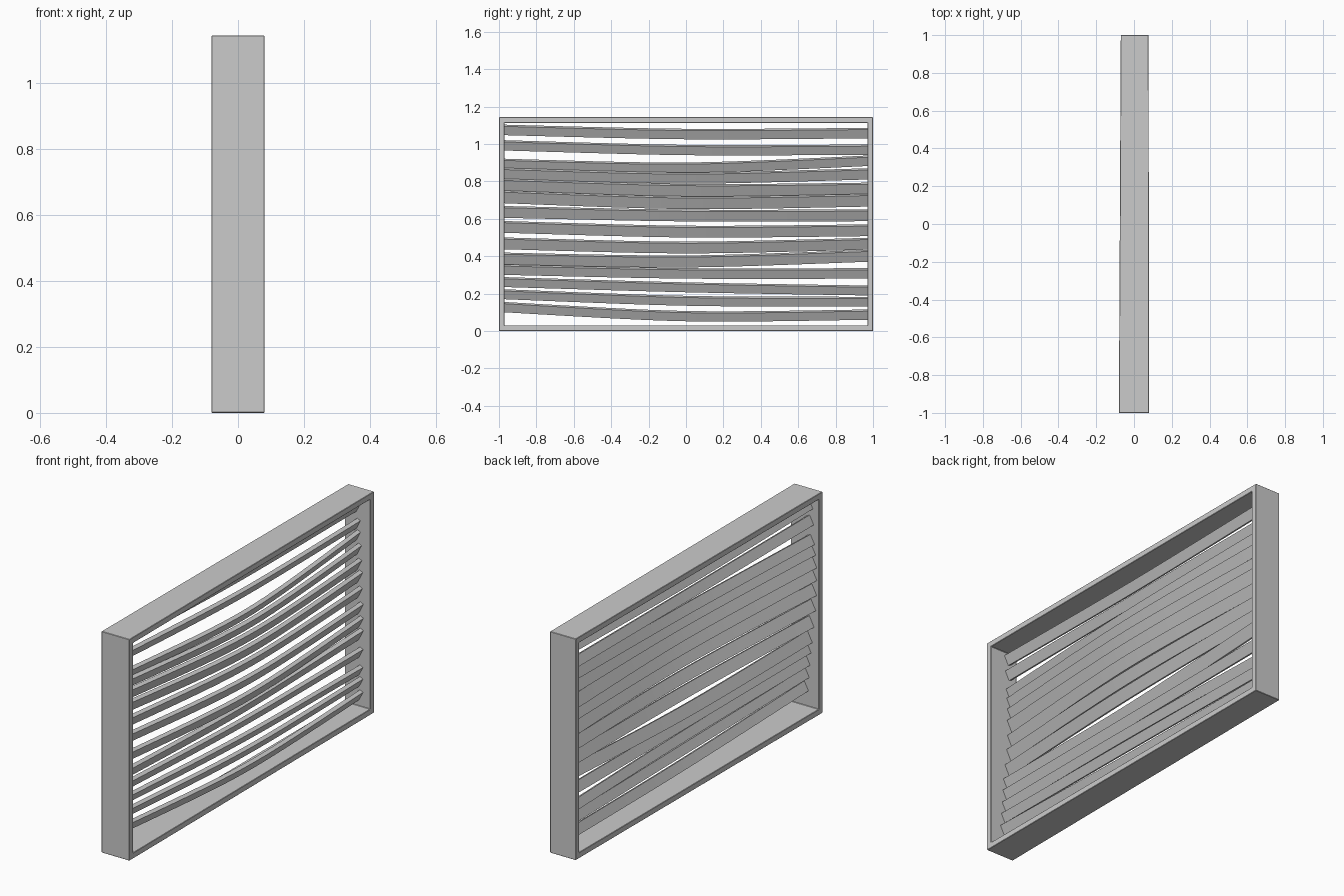
import bpy, bmesh, math

cube = bpy.data.objects.get("Cube")
if cube:
    bpy.data.objects.remove(cube, do_unlink=True)

grey = bpy.data.materials.new("light_grey")
grey.use_nodes = True
COLOUR = (0.6, 0.6, 0.6, 1)
grey.diffuse_color = COLOUR
grey.node_tree.nodes["Principled BSDF"].inputs["Base Color"].default_value = COLOUR


def finish(bm, name):
    bmesh.ops.recalc_face_normals(bm, faces=bm.faces)
    mesh = bpy.data.meshes.new(name)
    bm.to_mesh(mesh)
    bm.free()
    mesh.materials.append(grey)
    obj = bpy.data.objects.new(name, mesh)
    bpy.context.scene.collection.objects.link(obj)
    return obj


def loft(bm, rings, closed=False):
    """Join equal rings of points with quads, capping the ends if open."""
    rows = [[bm.verts.new(p) for p in ring] for ring in rings]
    pairs = list(zip(rows, rows[1:]))
    if closed:
        pairs.append((rows[-1], rows[0]))
    else:
        bm.faces.new(rows[0])
        bm.faces.new(rows[-1])
    for a, b in pairs:
        for i in range(len(a)):
            j = (i + 1) % len(a)
            bm.faces.new((a[i], a[j], b[j], b[i]))


# Rectangular frame, slightly shallower towards +y
HEIGHT, RIM, INNER = 1.143, 0.03, 0.97


def rectangle(edge, side):
    y, z0, z1 = 1 - edge, edge, HEIGHT - edge
    points = []
    for py, pz in ((-y, z0), (y, z0), (y, z1), (-y, z1)):
        px = 0.0785 - 0.0015 * py if side > 0 else -0.075 + 0.005 * py
        points.append((px, py, pz))
    return points


bm = bmesh.new()
loft(bm, [rectangle(0, -1), rectangle(0, 1), rectangle(RIM, 1), rectangle(RIM, -1)], closed=True)
frame = finish(bm, "frame")
bevel = frame.modifiers.new("soft_edges", "BEVEL")
bevel.width = 0.002
bevel.segments = 1

# Each slat: rise, then bottom height and depth position at front end, middle, back end
SLATS = [
    (0.056, (1.047, 1.025, 1.03), (-0.025, -0.01, 0.0)),
    (0.055, (0.965, 0.94, 0.942), (-0.03, 0.0, 0.0)),
    (0.056, (0.865, 0.845, 0.882), (-0.035, 0.03, 0.0)),
    (0.06, (0.812, 0.788, 0.81), (-0.04, 0.035, 0.005)),
    (0.066, (0.748, 0.72, 0.727), (-0.045, 0.035, 0.005)),
    (0.068, (0.683, 0.652, 0.665), (-0.045, 0.035, 0.01)),
    (0.063, (0.605, 0.586, 0.587), (-0.045, 0.035, 0.01)),
    (0.063, (0.525, 0.50, 0.507), (-0.04, 0.035, 0.015)),
    (0.063, (0.437, 0.415, 0.435), (-0.03, 0.035, 0.015)),
    (0.064, (0.355, 0.34, 0.37), (-0.02, 0.0, 0.015)),
    (0.056, (0.30, 0.28, 0.28), (-0.015, 0.01, 0.015)),
    (0.053, (0.235, 0.207, 0.19), (-0.01, 0.02, 0.015)),
    (0.053, (0.17, 0.135, 0.13), (-0.005, 0.025, 0.015)),
    (0.055, (0.10, 0.052, 0.06), (0.0, 0.03, 0.015)),
]
THICK, STEPS, SOFT = 0.02, 24, 0.35
TILT = math.radians(63)
C, S = math.cos(TILT), math.sin(TILT)


def section(x, y, bottom, rise):
    """Tilted slat section, high edge towards +x."""
    width = (rise - THICK * C) / S
    mid_z = bottom + rise / 2
    points = []
    for u, v in ((-1, -1), (1, -1), (1, 1), (-1, 1)):
        a, b = u * width / 2, v * THICK / 2
        points.append((x + a * C - b * S, y, mid_z + a * S + b * C))
    return points


def wave(ends, t):
    """Smooth bend through front, middle and back values for t from -1 to 1."""
    front, middle, back = ends
    bend = (math.hypot(t, SOFT) - SOFT) / (math.hypot(1, SOFT) - SOFT)
    return middle + (back - front) / 2 * t + ((front + back) / 2 - middle) * bend


# Wavy tilted slats
for n, (rise, heights, depths) in enumerate(SLATS, 1):
    ts = [2 * i / STEPS - 1 for i in range(STEPS + 1)]
    bm = bmesh.new()
    loft(bm, [section(wave(depths, t), t * INNER, wave(heights, t), rise) for t in ts])
    slat = finish(bm, f"slat_{n}")
    bpy.ops.object.select_all(action="DESELECT")
    slat.select_set(True)
    bpy.context.view_layer.objects.active = slat
    bpy.ops.object.shade_smooth_by_angle(angle=math.radians(30))
